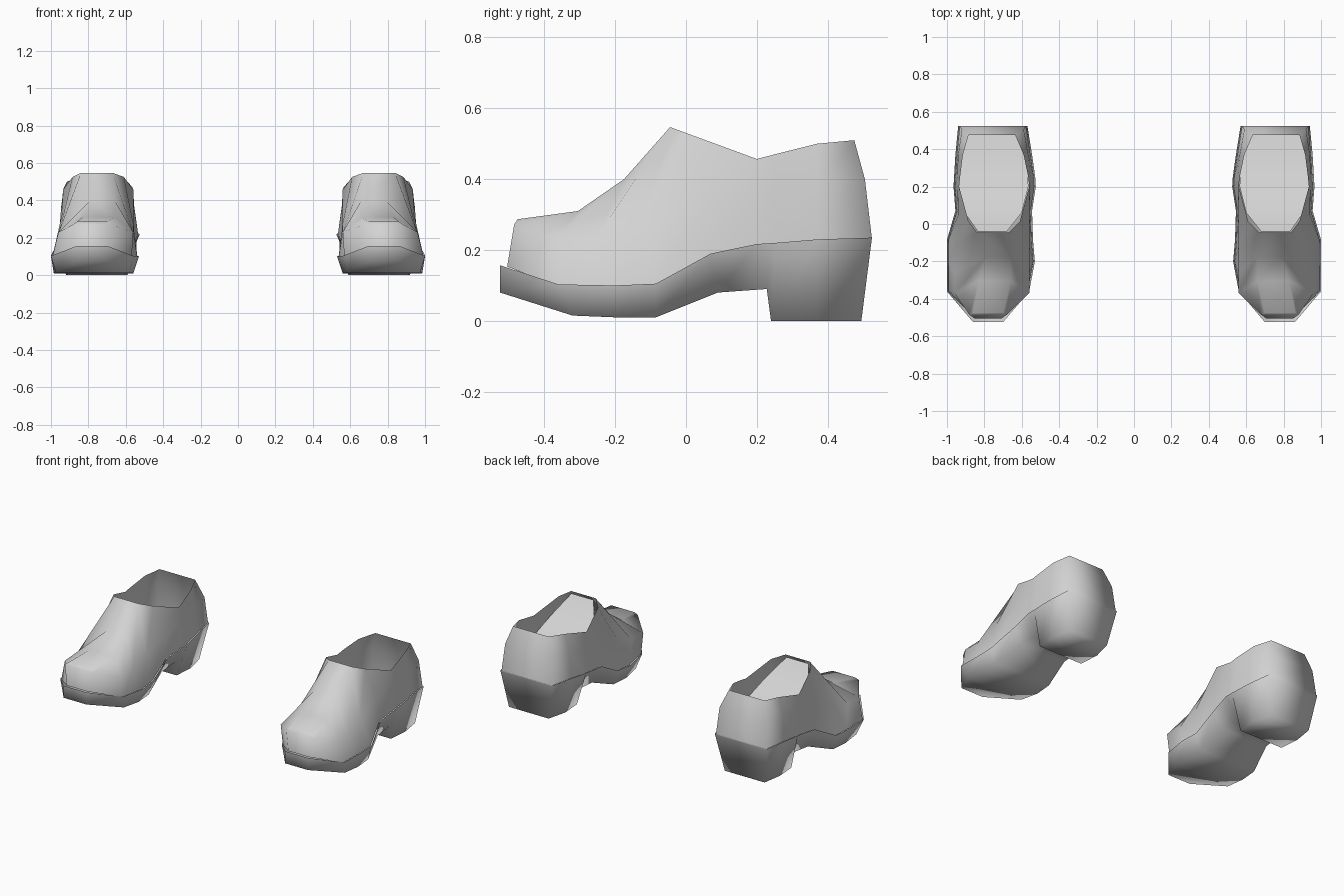
import bpy, bmesh

if "Cube" in bpy.data.objects:
    bpy.data.objects.remove(bpy.data.objects["Cube"])

leather = bpy.data.materials.new("light_grey")
leather.use_nodes = True
COLOUR = (0.65, 0.65, 0.65, 1)
leather.diffuse_color = COLOUR
leather.node_tree.nodes["Principled BSDF"].inputs["Base Color"].default_value = COLOUR

# Rails run from toe to heel: (y, inner x, outer x, z) for the left shoe
BOTTOM = [(-.525, .70, .86, .08), (-.32, .58, .975, .015), (-.20, .56, .985, .01),
          (-.085, .57, .975, .01), (.09, .60, .92, .08), (.228, .60, .91, .09),
          (.24, .60, .91, 0), (.37, .59, .92, 0), (.495, .62, .90, 0)]
SEAM = [(-.525, .70, .86, .157), (-.36, .56, 1.0, .103), (-.20, .53, 1.0, .10),
        (-.085, .54, 1.0, .105), (.07, .545, .955, .19), (.20, .525, .965, .217),
        (.25, .528, .962, .22), (.37, .545, .955, .23), (.525, .57, .94, .235)]
WAIST = [(-.485, .68, .88, .272), (-.37, .56, .96, .23), (-.26, .56, .96, .225),
         (-.12, .56, .945, .275), (.05, .56, .94, .33), (.20, .555, .945, .36),
         (.25, .555, .945, .37), (.37, .565, .94, .39), (.505, .59, .92, .40)]
CROWN = [(-.475, .70, .86, .287), (-.305, .66, .83, .31), (-.175, .66, .79, .40),
         (-.045, .67, .84, .547), (.015, .61, .885, .525), (.20, .56, .935, .457),
         (.25, .565, .93, .47), (.37, .59, .915, .50), (.475, .635, .885, .51)]
# The upper sits just inside the rim of the sole
WELT = [(y + (.02 if i == 0 else 0), a + .008, b - .008, z - .004)
        for i, (y, a, b, z) in enumerate(SEAM)]
# Footbed slopes down from behind the tongue to the heel
FOOTBED = [(-.04, .68, .835, .535), (.06, .60, .905, .42), (.20, .565, .935, .33),
           (.37, .57, .935, .27), (.51, .585, .925, .24)]
TONGUE = 3  # crown station where the opening begins


def build(name, rails, side, floor=None, roof=None):
    """Skin the rails on both sides, cap the toe and heel, and close floor and roof spans."""
    bm = bmesh.new()
    grid = [[(bm.verts.new((side * a, y, z)), bm.verts.new((side * b, y, z)))
             for y, a, b, z in rail] for rail in rails]
    for low, high in zip(grid, grid[1:]):
        for i in range(len(low) - 1):
            for k in (0, 1):
                bm.faces.new((low[i][k], low[i + 1][k], high[i + 1][k], high[i][k]))
        for i in (0, -1):
            bm.faces.new((low[i][0], low[i][1], high[i][1], high[i][0]))
    for rail, span in ((grid[0], floor), (grid[-1], roof)):
        if span:
            for i in range(*span):
                bm.faces.new((rail[i][0], rail[i][1], rail[i + 1][1], rail[i + 1][0]))
    bmesh.ops.recalc_face_normals(bm, faces=bm.faces)
    for face in bm.faces:
        face.smooth = True
    mesh = bpy.data.meshes.new(name)
    bm.to_mesh(mesh)
    bm.free()
    mesh.materials.append(leather)
    bpy.context.collection.objects.link(bpy.data.objects.new(name, mesh))


for label, side in (("left", 1), ("right", -1)):
    # Sole with heel block
    build(label + "_sole", [BOTTOM, SEAM], side, floor=(0, len(BOTTOM) - 1))
    # Upper with closed toe and open ankle
    build(label + "_upper", [WELT, WAIST, CROWN], side, roof=(0, TONGUE))
    # Sloping footbed inside the opening
    build(label + "_footbed", [FOOTBED], side, floor=(0, len(FOOTBED) - 1))
